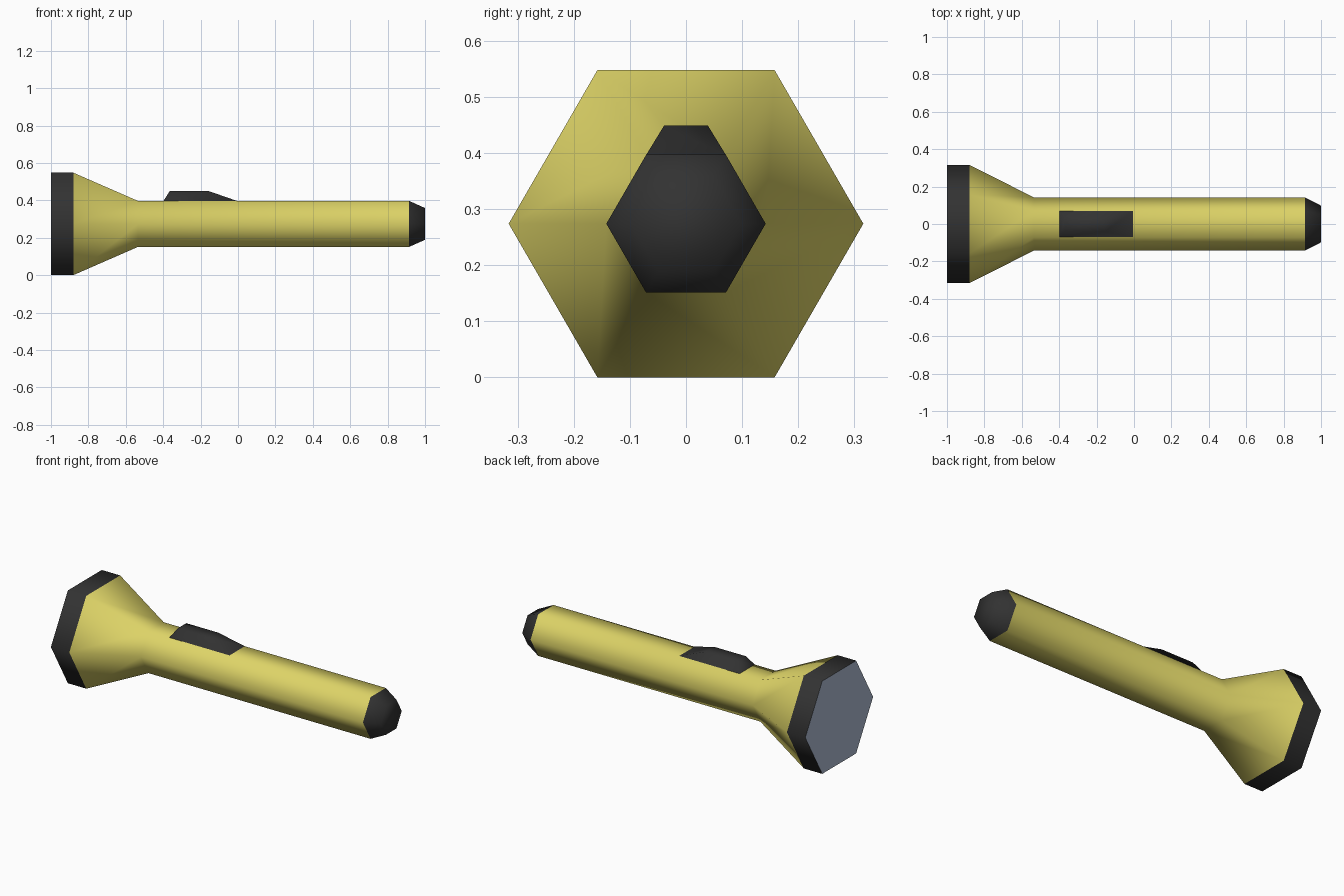
import bpy, bmesh, math

if "Cube" in bpy.data.objects:
    bpy.data.objects.remove(bpy.data.objects["Cube"])

SIDES = 6
AXIS_Z = 0.274


def material(name, rgb):
    m = bpy.data.materials.new(name)
    m.diffuse_color = (*rgb, 1)
    m.use_nodes = True
    m.node_tree.nodes["Principled BSDF"].inputs["Base Color"].default_value = m.diffuse_color
    return m


yellow = material("yellow plastic", (0.72, 0.65, 0.135))
black = material("black rubber", (0.032, 0.032, 0.032))
silver = material("blue grey lens", (0.42, 0.50, 0.64))


def finish(bm, name, mat):
    me = bpy.data.meshes.new(name)
    bm.to_mesh(me)
    bm.free()
    me.materials.append(mat)
    for p in me.polygons:
        p.use_smooth = True
    ob = bpy.data.objects.new(name, me)
    bpy.context.collection.objects.link(ob)
    return ob


def hex_loft(name, profile, mat, cap_end=False):
    """Six-sided tube along x through (x, radius) stations."""
    bm = bmesh.new()
    rings = []
    for x, r in profile:
        rings.append([bm.verts.new((x, r * math.cos(a), AXIS_Z + r * math.sin(a)))
                      for a in (math.tau * i / SIDES for i in range(SIDES))])
    for a, b in zip(rings, rings[1:]):
        for i in range(SIDES):
            j = (i + 1) % SIDES
            bm.faces.new((a[j], a[i], b[i], b[j]))
    if cap_end:
        bm.faces.new(rings[-1])
    bmesh.ops.recalc_face_normals(bm, faces=bm.faces)
    # make side faces point away from the axis
    bm.faces.ensure_lookup_table()
    f = bm.faces[0]
    c = f.calc_center_median()
    if f.normal.y * c.y + f.normal.z * (c.z - AXIS_Z) < 0:
        bmesh.ops.reverse_faces(bm, faces=bm.faces)
    return finish(bm, name, mat)


# Handle flaring into the head, rim and tail cap
hex_loft("body", [(-0.88, 0.316), (-0.535, 0.142), (0.915, 0.142)], yellow)
hex_loft("head_rim", [(-1.0, 0.316), (-0.88, 0.316)], black)
hex_loft("tail_cap", [(0.915, 0.142), (1.0, 0.098)], black, cap_end=True)

# Flat lens closing the head
bm = bmesh.new()
bm.faces.new([bm.verts.new((-1.0, 0.316 * math.cos(a), AXIS_Z + 0.316 * math.sin(a)))
              for a in (-math.tau * i / SIDES for i in range(SIDES))])
finish(bm, "lens", silver)

# Sliding switch on top: side profile (x, z, half width)
bm = bmesh.new()
profile = [(-0.40, 0.395, 0.072), (-0.365, 0.449, 0.039),
           (-0.155, 0.449, 0.039), (0.0, 0.395, 0.072)]
sides = [[bm.verts.new((x, s * w, z)) for x, z, w in profile] for s in (-1, 1)]
for s in sides:
    bm.faces.new(s)
for i in range(len(profile) - 1):
    bm.faces.new((sides[0][i], sides[0][i + 1], sides[1][i + 1], sides[1][i]))
bmesh.ops.recalc_face_normals(bm, faces=bm.faces)
if sum(f.normal.z for f in bm.faces) < 0:
    bmesh.ops.reverse_faces(bm, faces=bm.faces)
finish(bm, "switch", black)
